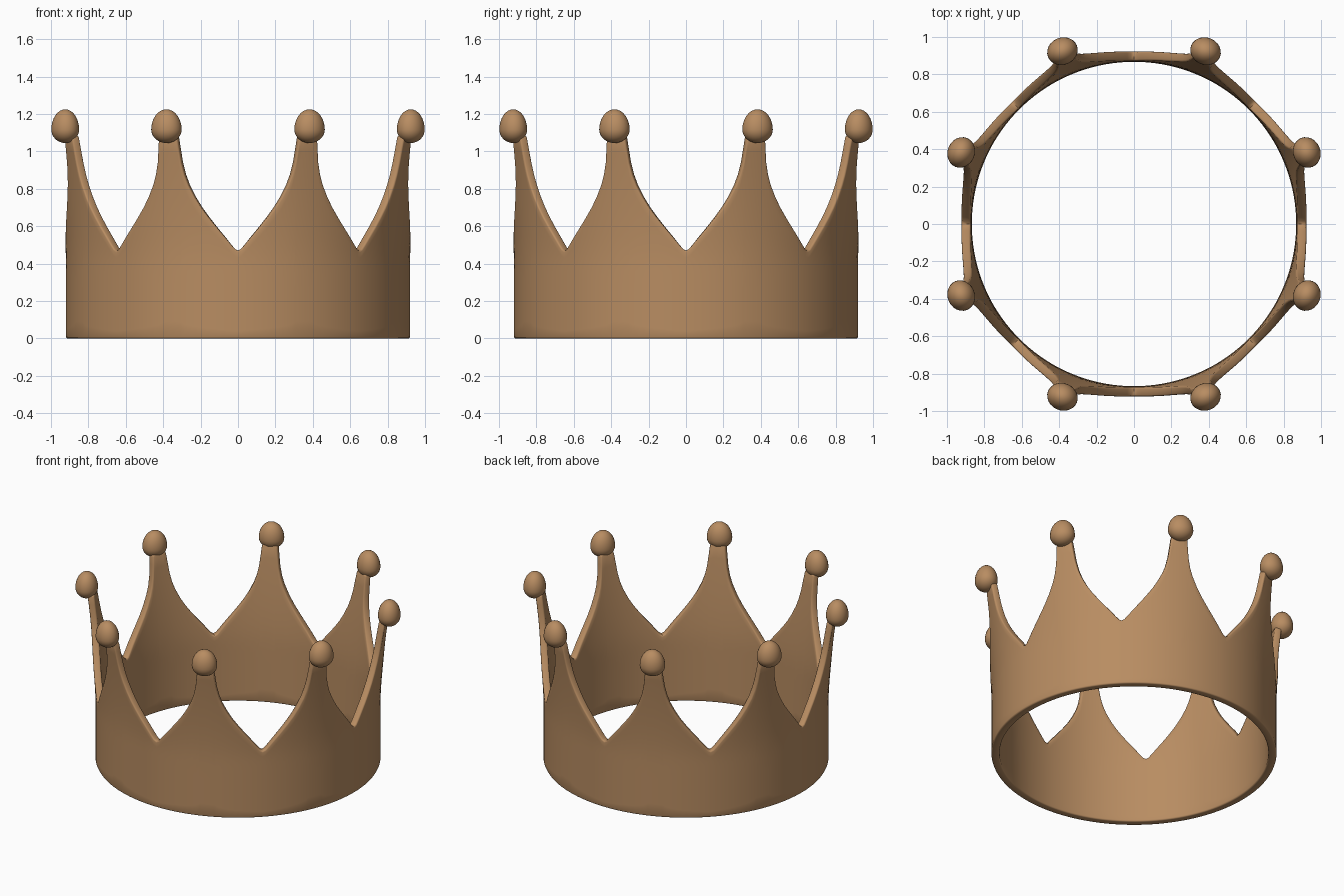
import bpy, bmesh, math

if "Cube" in bpy.data.objects:
    bpy.data.objects.remove(bpy.data.objects["Cube"])

gold = bpy.data.materials.new("warm_bronze")
gold.diffuse_color = (0.48, 0.265, 0.122, 1)
gold.use_nodes = True
gold.node_tree.nodes["Principled BSDF"].inputs["Base Color"].default_value = gold.diffuse_color

# Half outline of one spike: (degrees from spike centre, top height)
HALF = [(0, 1.09), (1.7, 1.09), (3.1, 1.08), (3.5, 1.02), (4.1, 0.94), (5.0, 0.875),
        (6.2, 0.82), (8.2, 0.755), (10.3, 0.70), (12.6, 0.65), (15.2, 0.598),
        (18.0, 0.545), (20.2, 0.502), (21.5, 0.478), (22.5, 0.47)]
SPIKE = [(-a, h) for a, h in HALF[:0:-1]] + HALF[:-1]
ROWS = 12


def outer_radius(z):
    # straight band, then the spikes lean outward
    return 0.92 + 0.06 * max(0, (z - 0.42) / 0.62) ** 1.5


def thickness(z):
    return 0.053 - 0.008 * min(1, z)


def finish(obj, angle=40):
    obj.data.materials.append(gold)
    bpy.ops.object.select_all(action='DESELECT')
    obj.select_set(True)
    bpy.context.view_layer.objects.active = obj
    bpy.ops.object.shade_smooth_by_angle(angle=math.radians(angle))


# Crown band with eight spikes: each column is a closed loop out, over and down inside
bm = bmesh.new()
columns = []
for k in range(8):
    for off, top in SPIKE:
        a = math.radians(22.5 + 45 * k + off)
        zs = [top * i / ROWS for i in range(ROWS + 1)]
        loop = [(outer_radius(z), z) for z in zs]
        loop += [(outer_radius(z) - thickness(z), z) for z in reversed(zs)]
        columns.append([bm.verts.new((r * math.cos(a), r * math.sin(a), z)) for r, z in loop])
n = len(columns[0])
for i, c in enumerate(columns):
    d = columns[(i + 1) % len(columns)]
    for j in range(n):
        bm.faces.new((c[j], d[j], d[(j + 1) % n], c[(j + 1) % n]))
bmesh.ops.recalc_face_normals(bm, faces=bm.faces)
# soften the rim edges
rim = [e for e in bm.edges if e.calc_face_angle(0) > math.radians(60)
       and {v.index for v in e.verts} is not None]
bmesh.ops.bevel(bm, geom=rim, offset=0.009, segments=2, profile=0.5,
                affect='EDGES', clamp_overlap=True)
mesh = bpy.data.meshes.new("crown_band")
bm.to_mesh(mesh)
bm.free()
band = bpy.data.objects.new("crown_band", mesh)
bpy.context.collection.objects.link(band)
finish(band, 50)

# Egg-shaped knobs on the spike tips
for k in range(8):
    a = math.radians(22.5 + 45 * k)
    bpy.ops.mesh.primitive_uv_sphere_add(segments=24, ring_count=16, radius=1)
    knob = bpy.context.object
    knob.name = f"tip_knob_{k + 1}"
    for v in knob.data.vertices:
        v.co.x *= 0.073
        v.co.y *= 0.083
        v.co.z *= 0.108 if v.co.z > 0 else 0.072
    knob.location = (math.cos(a), math.sin(a), 1.117)
    knob.rotation_euler = (0, 0, a)
    finish(knob)
